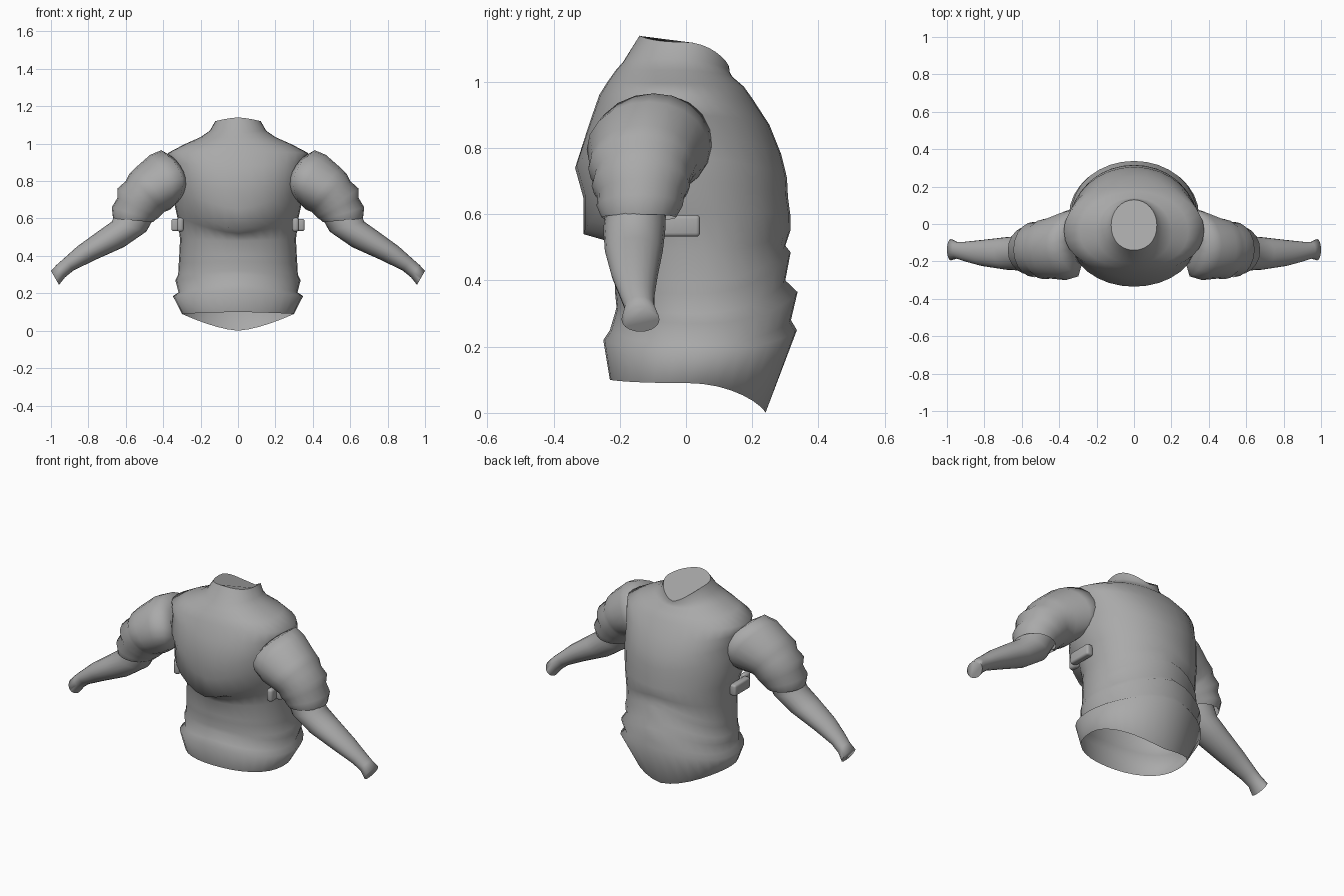
import bpy
import bmesh
import math
from mathutils import Vector

old = bpy.data.objects.get("Cube")
if old:
    bpy.data.objects.remove(old, do_unlink=True)

grey = bpy.data.materials.new("plain grey")
grey.use_nodes = True
colour = (0.4, 0.4, 0.4, 1)
grey.diffuse_color = colour
grey.node_tree.nodes["Principled BSDF"].inputs["Base Color"].default_value = colour


def finish(bm, name, angle):
    bmesh.ops.recalc_face_normals(bm, faces=bm.faces)
    mesh = bpy.data.meshes.new(name)
    bm.to_mesh(mesh)
    bm.free()
    mesh.materials.append(grey)
    obj = bpy.data.objects.new(name, mesh)
    bpy.context.collection.objects.link(obj)
    bpy.ops.object.select_all(action='DESELECT')
    obj.select_set(True)
    bpy.context.view_layer.objects.active = obj
    bpy.ops.object.shade_smooth_by_angle(angle=math.radians(angle))


def loft(name, rings, cap_start=False, cap_end=False):
    """Skin a tube through a list of rings of points."""
    bm = bmesh.new()
    loops = [[bm.verts.new(p) for p in ring] for ring in rings]
    n = len(loops[0])
    for a, b in zip(loops, loops[1:]):
        for i in range(n):
            j = (i + 1) % n
            bm.faces.new((a[i], a[j], b[j], b[i]))
    if cap_start:
        bm.faces.new(loops[0])
    if cap_end:
        bm.faces.new(loops[-1])
    finish(bm, name, 100)


def body_ring(zf, zs, zb, w, yf, yb, n=32):
    """Oval ring, flatter in front, with its own height at front, side and back."""
    pts = []
    for i in range(n):
        a = 2 * math.pi * i / n
        c, s = math.cos(a), math.sin(a)
        mid_z = zb if c > 0 else zf
        z = mid_z + (zs - mid_z) * abs(s) ** 1.5
        if c < 0:
            c = -abs(c) ** 0.85
        pts.append(Vector((w * s, (yf + yb) / 2 + (yb - yf) / 2 * c, z)))
    return pts


def arm_ring(side, xt, zt, xb, zb, yf, yb, bulge=0, n=20):
    """Oval ring between a top and a bottom point; bulge bends it towards the body."""
    top, low = Vector((xt, 0, zt)), Vector((xb, 0, zb))
    pts = []
    for i in range(n):
        a = 2 * math.pi * i / n
        s = math.sin(a)
        p = top.lerp(low, 0.5 - 0.5 * math.cos(a))
        pts.append(Vector((side * (p.x - bulge * s * s),
                           (yf + yb) / 2 + (yb - yf) / 2 * s, p.z)))
    return pts


# Torso: front, side and back height, half width, front and back depth
torso = [
    (.10, .09, .00, .30, -.23, .24),
    (.22, .185, .25, .348, -.25, .335),
    (.25, .205, .28, .318, -.23, .317),
    (.30, .27, .365, .335, -.215, .337),
    (.32, .30, .40, .32, -.21, .30),
    (.37, .36, .485, .317, -.215, .316),
    (.40, .39, .505, .315, -.215, .30),
    (.48, .49, .55, .31, -.22, .315),
    (.52, .61, .60, .325, -.24, .315),
    (.54, .70, .65, .345, -.31, .308),
    (.65, .77, .71, .345, -.31, .305),
    (.74, .84, .78, .35, -.335, .288),
    (.88, .90, .87, .362, -.29, .252),
    (.96, .95, .95, .375, -.262, .20),
    (1.0, .995, .985, .29, -.237, .175),
    (1.035, 1.035, 1.015, .20, -.212, .14),
    (1.06, 1.07, 1.03, .15, -.19, .132),
    (1.14, 1.12, 1.045, .122, -.14, .13),
]
loft("torso", [body_ring(*r) for r in torso])
loft("neck_cap", [body_ring(*torso[-1])], cap_end=True)

# Arms: top x, top z, bottom x, bottom z, front and back depth, bend
sleeve = [
    (.35, .93, .31, .70, -.22, .03, .05),
    (.41, .965, .345, .665, -.28, .085, .08),
    (.47, .94, .36, .65, -.30, .07, .05),
    (.55, .87, .38, .64, -.292, .035, .02),
    (.58, .84, .395, .635, -.295, .025),
    (.60, .80, .405, .625, -.278, .012),
    (.645, .76, .42, .61, -.285, .012),
    (.645, .71, .43, .60, -.268, -.005),
    (.675, .66, .445, .59, -.27, -.01),
    (.668, .60, .455, .58, -.255, -.03),
]
forearm = [
    (.65, .64, .44, .62, -.24, -.06),
    (.675, .583, .49, .53, -.25, -.062),
    (.75, .53, .61, .447, -.245, -.07),
    (.86, .45, .76, .38, -.225, -.085),
    (.93, .387, .88, .322, -.20, -.095),
    (.97, .352, .925, .285, -.185, -.095),
    (1.0, .32, .957, .245, -.195, -.08),
]


def clip(name, centre, size, bevel):
    bm = bmesh.new()
    bmesh.ops.create_cube(bm, size=1)
    bmesh.ops.scale(bm, vec=size, verts=bm.verts)
    bmesh.ops.translate(bm, vec=centre, verts=bm.verts)
    bmesh.ops.bevel(bm, geom=bm.edges[:], offset=bevel, segments=3,
                    profile=0.5, affect='EDGES')
    finish(bm, name, 50)


for side, label in ((1, "left"), (-1, "right")):
    loft(label + "_sleeve", [arm_ring(side, *r) for r in sleeve], cap_start=True)
    loft(label + "_forearm", [arm_ring(side, *r) for r in forearm], cap_end=True)
    # Waist clip: a long block with a short tab in front
    clip(label + "_clip_block", (side * .335, -.03, .565), (.042, .145, .066), .012)
    clip(label + "_clip_tab", (side * .308, -.12, .567), (.036, .06, .076), .015)
